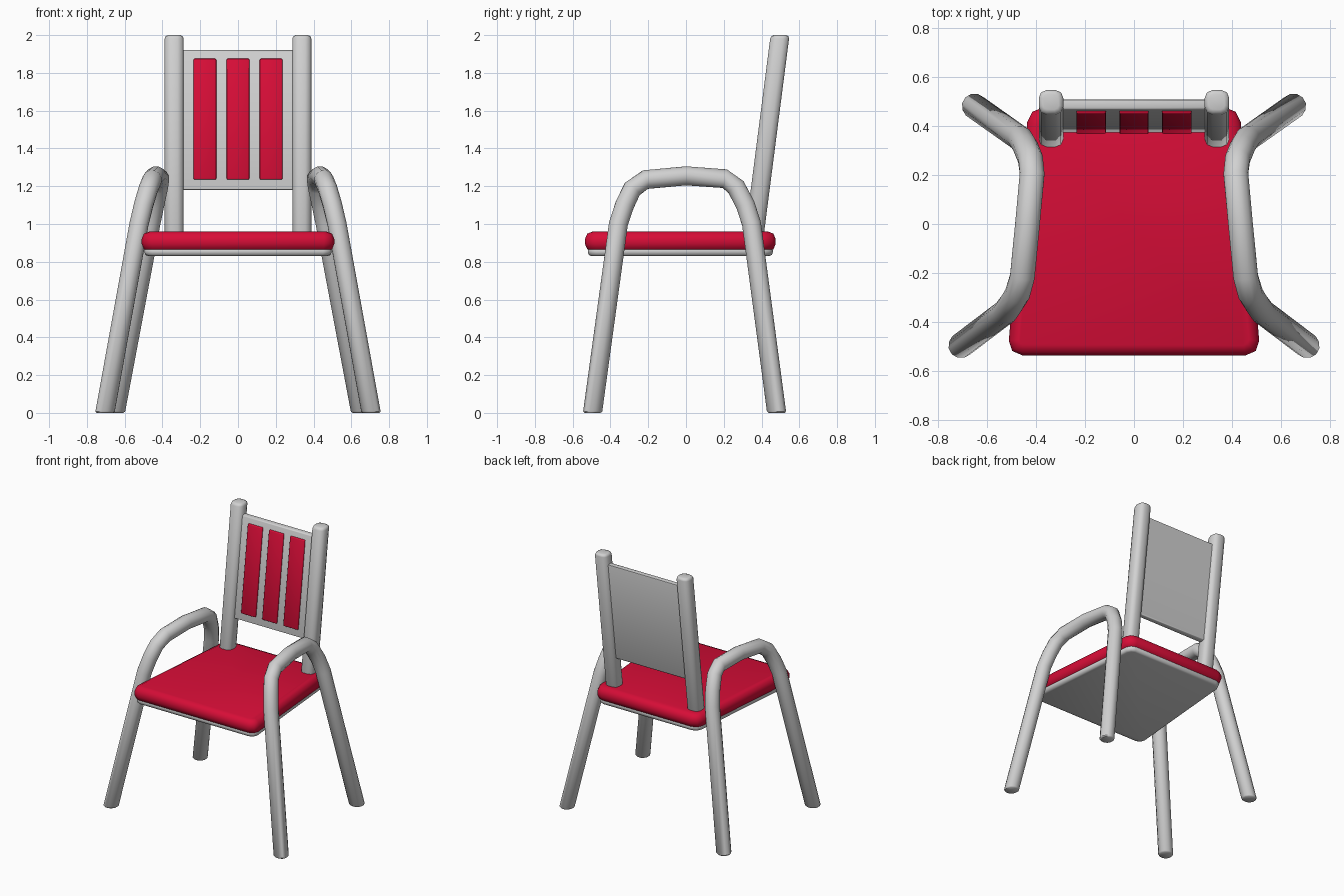
import bpy, bmesh, math
from mathutils import Vector

if "Cube" in bpy.data.objects:
    bpy.data.objects.remove(bpy.data.objects["Cube"])


def material(name, rgb):
    m = bpy.data.materials.new(name)
    m.diffuse_color = (*rgb, 1)
    m.use_nodes = True
    m.node_tree.nodes["Principled BSDF"].inputs["Base Color"].default_value = m.diffuse_color
    return m


GREY = material("light grey", (0.64, 0.64, 0.64))
RED = material("red", (0.68, 0.004, 0.038))


def finish(name, bm, mat, angle=50):
    bmesh.ops.recalc_face_normals(bm, faces=bm.faces[:])
    me = bpy.data.meshes.new(name)
    bm.to_mesh(me)
    bm.free()
    me.materials.append(mat)
    ob = bpy.data.objects.new(name, me)
    bpy.context.collection.objects.link(ob)
    bpy.ops.object.select_all(action='DESELECT')
    ob.select_set(True)
    bpy.context.view_layer.objects.active = ob
    bpy.ops.object.shade_smooth_by_angle(angle=math.radians(angle))
    return ob


def block(name, low, high, z0, z1, mat, corner, rim, segs=2):
    """Four-sided block between two outlines, with rounded corners and rims."""
    bm = bmesh.new()
    lo = [bm.verts.new((x, y, z0)) for x, y in low]
    hi = [bm.verts.new((x, y, z1)) for x, y in high]
    bm.faces.new(lo[::-1])
    bm.faces.new(hi)
    for i in range(4):
        j = (i + 1) % 4
        bm.faces.new((lo[i], lo[j], hi[j], hi[i]))

    def on_cap(e):
        return abs(e.verts[0].co.z - e.verts[1].co.z) < 1e-4

    if corner:
        bmesh.ops.bevel(bm, geom=[e for e in bm.edges if not on_cap(e)], offset=corner,
                        segments=segs, profile=0.5, affect='EDGES')
    if rim:
        bmesh.ops.bevel(bm, geom=[e for e in bm.edges if on_cap(e)], offset=rim,
                        segments=segs, profile=0.5, affect='EDGES')
    return finish(name, bm, mat)


def rect(cx, cy, hx, hy):
    return [(cx - hx, cy - hy), (cx + hx, cy - hy), (cx + hx, cy + hy), (cx - hx, cy + hy)]


def trapezoid(front_hw, back_hw, y0, y1):
    return [(-front_hw, y0), (front_hw, y0), (back_hw, y1), (-back_hw, y1)]


def tube(name, path, r, sides=12):
    """Sweep a round section along a path, ends cut level with the floor."""
    pts = [Vector(p) for p in path]
    bm = bmesh.new()
    rings = []
    for i, p in enumerate(pts):
        a = pts[max(i - 1, 0)]
        b = pts[min(i + 1, len(pts) - 1)]
        t = (b - a).normalized()
        n = (Vector((1, 0, 0)) - t * t.x).normalized()
        m = t.cross(n)
        ring = []
        for k in range(sides):
            w = 2 * math.pi * (k + 0.5) / sides
            v = p + (n * math.cos(w) + m * math.sin(w)) * r
            if i in (0, len(pts) - 1):
                v -= t * (v.z / t.z)
            ring.append(bm.verts.new(v))
        rings.append(ring)
    for a, b in zip(rings, rings[1:]):
        for k in range(sides):
            j = (k + 1) % sides
            bm.faces.new((a[k], a[j], b[j], b[k]))
    caps = [bm.faces.new(rings[0]), bm.faces.new(rings[-1])]
    # soften the foot rims
    bmesh.ops.bevel(bm, geom=[e for f in caps for e in f.edges], offset=0.008,
                    segments=1, affect='EDGES')
    return finish(name, bm, GREY)


# Seat cushion and the board below it
block("seat_cushion", trapezoid(0.515, 0.43, -0.535, 0.475),
      trapezoid(0.515, 0.43, -0.535, 0.475), 0.855, 0.96, RED, 0.06, 0.04)
block("seat_board", trapezoid(0.50, 0.415, -0.52, 0.46),
      trapezoid(0.50, 0.415, -0.52, 0.46), 0.83, 0.88, GREY, 0.05, 0.02)

# Armrest hoops, each running from front foot to rear foot
HOOP = [(0.705, -0.495, 0), (0.524, -0.358, 1.0), (0.500, -0.325, 1.10),
        (0.475, -0.285, 1.185), (0.455, -0.215, 1.235), (0.434, 0, 1.255),
        (0.415, 0.205, 1.24), (0.422, 0.265, 1.195), (0.442, 0.315, 1.10),
        (0.462, 0.347, 1.0), (0.650, 0.48, 0)]
for side, s in (("left", -1), ("right", 1)):
    tube(side + "_arm_and_legs", [(s * x, y, z) for x, y, z in HOOP], 0.052)


def lean(z):
    """Depth of the backrest centre line at a height."""
    return 0.363 + (z - 0.95) * 0.1285


def back_part(name, cx, hx, z0, z1, hy, dy, mat, corner, rim):
    block(name, rect(cx, lean(z0) + dy, hx, hy), rect(cx, lean(z1) + dy, hx, hy),
          z0, z1, mat, corner, rim)


# Backrest posts, panel and slats
for side, s in (("left", -1), ("right", 1)):
    back_part(side + "_back_post", s * 0.338, 0.05, 0.92, 2.0, 0.05, 0, GREY, 0.032, 0.018)
back_part("back_panel", 0, 0.31, 1.18, 1.92, 0.021, 0, GREY, 0, 0.009)
for label, x in (("left", -0.175), ("middle", 0), ("right", 0.175)):
    back_part(label + "_slat", x, 0.06, 1.235, 1.875, 0.015, -0.018, RED, 0.006, 0.006)
